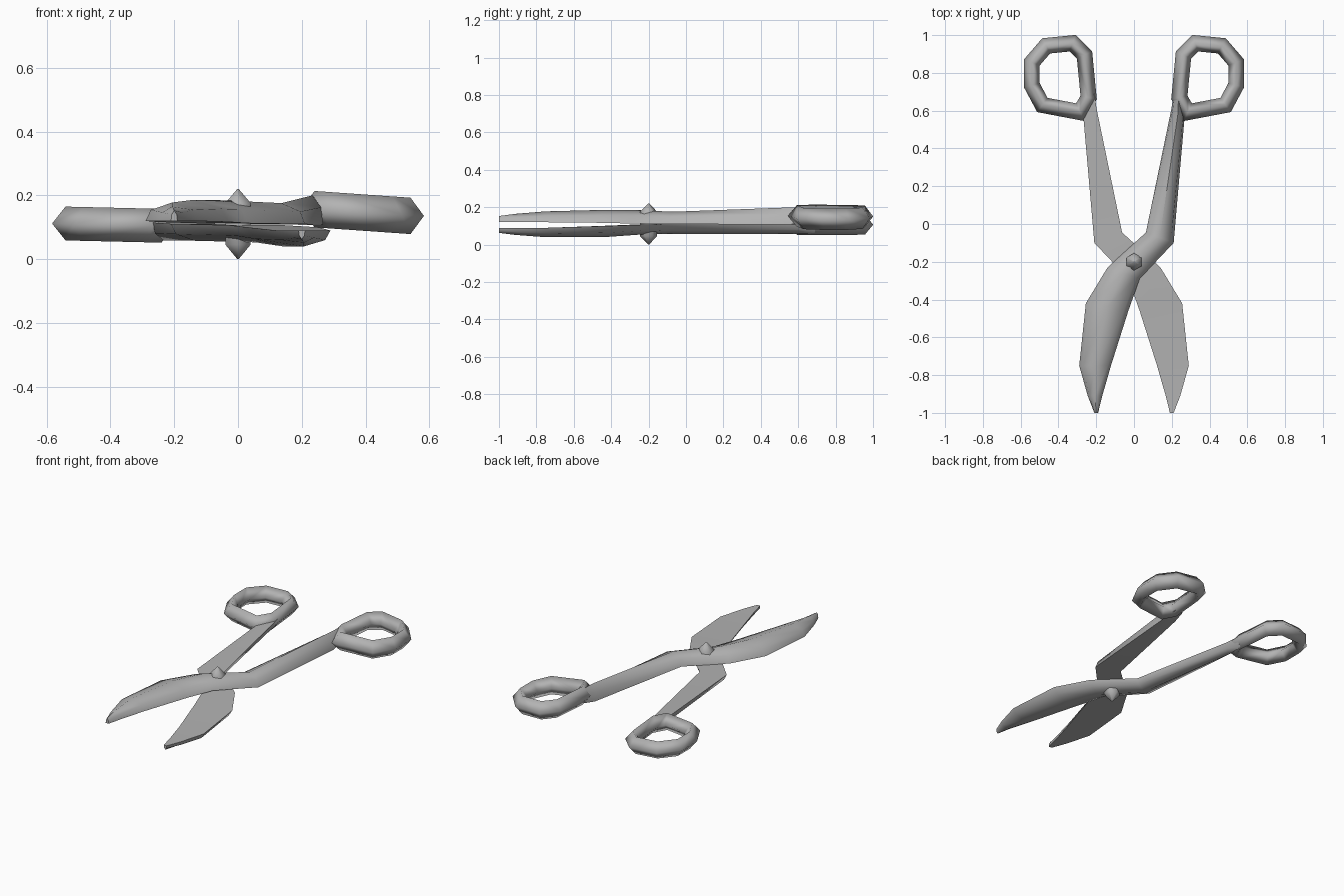
import bpy, bmesh, math
from mathutils import Vector

cube = bpy.data.objects.get("Cube")
if cube:
    bpy.data.objects.remove(cube)

steel = bpy.data.materials.new("grey_steel")
steel.use_nodes = True
GREY = (0.45, 0.45, 0.45, 1)
steel.diffuse_color = GREY
steel.node_tree.nodes["Principled BSDF"].inputs["Base Color"].default_value = GREY


def loft(name, rings, closed, angle):
    """Skin a row of equal cross-sections; closed joins the last to the first."""
    bm = bmesh.new()
    rows = [[bm.verts.new(p) for p in ring] for ring in rings]
    n = len(rows[0])
    pairs = list(zip(rows, rows[1:]))
    if closed:
        pairs.append((rows[-1], rows[0]))
    else:
        bm.faces.new(rows[0])
        bm.faces.new(rows[-1])
    for a, b in pairs:
        for i in range(n):
            j = (i + 1) % n
            bm.faces.new((a[i], a[j], b[j], b[i]))
    bmesh.ops.recalc_face_normals(bm, faces=bm.faces)
    mesh = bpy.data.meshes.new(name)
    bm.to_mesh(mesh)
    bm.free()
    mesh.materials.append(steel)
    obj = bpy.data.objects.new(name, mesh)
    bpy.context.collection.objects.link(obj)
    bpy.ops.object.select_all(action='DESELECT')
    obj.select_set(True)
    bpy.context.view_layer.objects.active = obj
    bpy.ops.object.shade_smooth_by_angle(angle=math.radians(angle))


# Blade and shank stations, tip to finger loop: left edge, right edge
STATIONS = [
    ((-.21, -1), (-.19, -1)),
    ((-.245, -.91), (-.168, -.91)),
    ((-.29, -.75), (-.122, -.75)),
    ((-.255, -.42), (-.03, -.46)),
    ((-.14, -.23), (.03, -.29)),
    ((.063, -.045), (.21, -.1)),
    ((.198, .61), (.267, .555)),
    ((.21, .69), (.262, .69)),
]
# Centre line of the finger loop
LOOP = [(.24, .67), (.262, .895), (.325, .957), (.465, .943), (.541, .855),
        (.541, .735), (.485, .63), (.285, .592)]


def blade(name, side, flat, height):
    """Flat inner face with a domed outer face; side -1 turns it over."""
    rings = []
    for (l, r), z, h in zip(STATIONS, flat, height):
        l, r = Vector(l), Vector(r)
        ring = []
        for t, up in ((0, 0), (.1, .6), (.5, 1), (.9, .6), (1, 0)):
            p = l.lerp(r, t)
            ring.append((p.x * side, p.y, z + side * h * up))
        rings.append(ring)
    loft(name, rings, False, 60)


def finger_loop(name, side, z_in, z_out, half_w, half_h):
    """Mitred diamond tube around the loop."""
    pts = [Vector(p) for p in LOOP]
    rings = []
    for i, p in enumerate(pts):
        d0 = (p - pts[i - 1]).normalized()
        d1 = (pts[(i + 1) % len(pts)] - p).normalized()
        n0, n1 = Vector((-d0.y, d0.x)), Vector((-d1.y, d1.x))
        m = (n0 + n1).normalized()
        m *= half_w / m.dot(n0)
        z = z_in + (z_out - z_in) * (p.x - .24) / .3
        rings.append([((p.x + m.x * a) * side, p.y + m.y * a, z + half_h * b)
                      for a, b in ((1, 0), (0, 1), (-1, 0), (0, -1))])
    loft(name, rings, True, 180)


# Upper half
blade("upper_blade", 1,
      [.12, .12, .12, .117, .113, .11, .108, .125],
      [.033, .045, .058, .069, .072, .066, .092, .075])
finger_loop("upper_finger_loop", 1, .157, .136, .042, .057)

# Lower half, turned over
blade("lower_blade", -1,
      [.09, .09, .09, .1, .107, .111, .115, .12],
      [.027, .038, .05, .06, .054, .053, .057, .06])
finger_loop("lower_finger_loop", -1, .105, .112, .042, .053)

# Pivot pin with pointed ends
pin = [[(r * math.cos(k * math.pi / 3 + math.pi / 6),
         -.2 + r * math.sin(k * math.pi / 3 + math.pi / 6), z) for k in range(6)]
       for r, z in ((.002, 0), (.046, .046), (.046, .176), (.002, .221))]
loft("pivot_pin", pin, False, 60)
